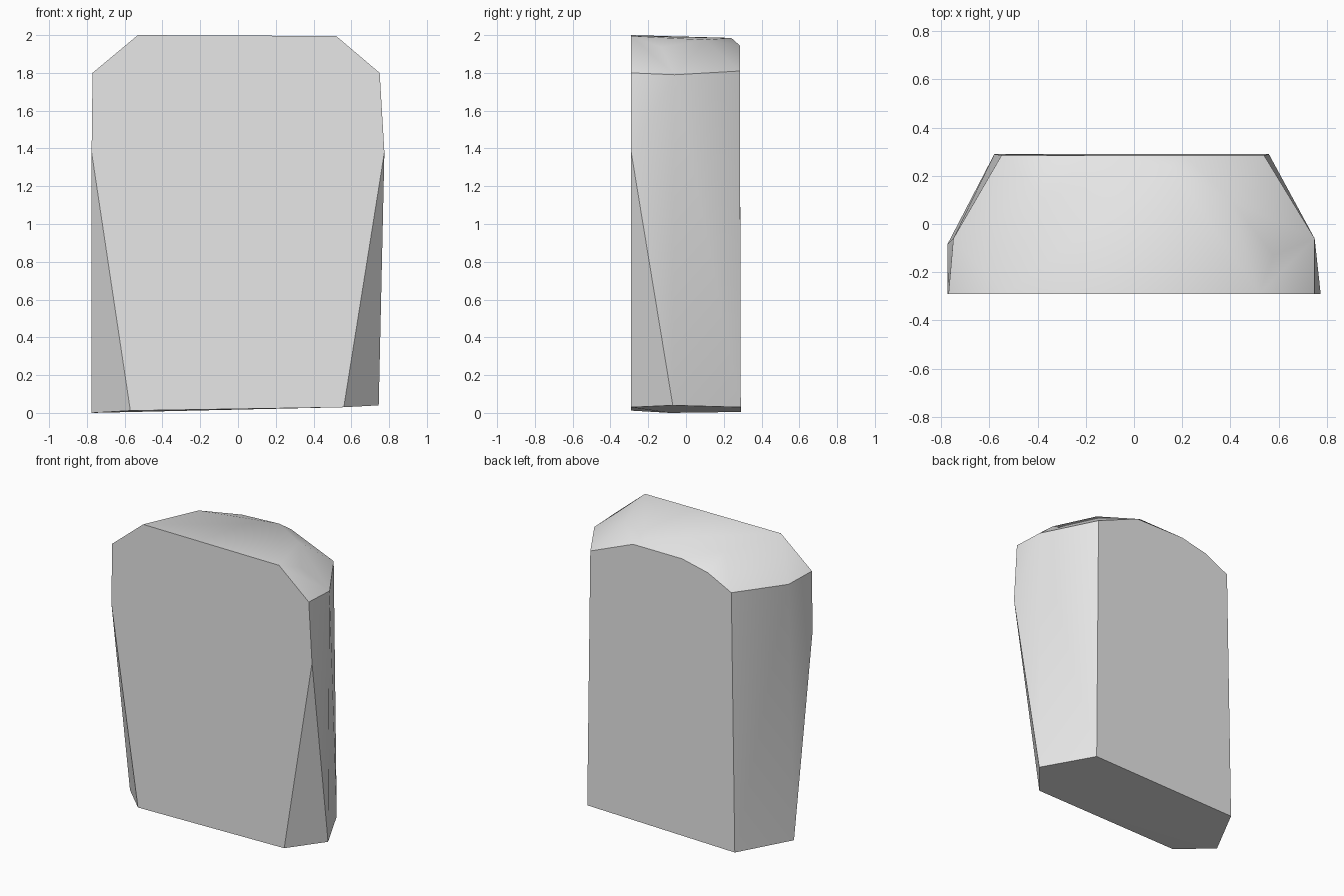
import bpy
import bmesh
from math import radians

default = bpy.data.objects.get("Cube")
if default:
    bpy.data.objects.remove(default, do_unlink=True)

# Plain grey stone colour
grey = bpy.data.materials.new("stone grey")
grey.use_nodes = True
grey.diffuse_color = (0.8, 0.8, 0.8, 1)
grey.node_tree.nodes["Principled BSDF"].inputs["Base Color"].default_value = (0.8, 0.8, 0.8, 1)

FRONT = -0.29

# Flat front outline (x, z): clipped top corners, tapering foot
front = [(-0.53, 2.0), (0.52, 1.995), (0.75, 1.8), (0.775, 1.38),
         (0.56, 0.03), (-0.57, 0.012), (-0.775, 1.38), (-0.77, 1.8)]

# Widest line of each side, from foot to shoulder
sides = [(0.745, -0.07, 0.04), (0.75, -0.06, 1.79),
         (-0.775, -0.085, 0.0), (-0.75, -0.06, 1.79)]

# Back outline with its arched upper edge
back = [(0.56, 0.29, 0.03), (-0.58, 0.29, 0.005), (-0.55, 0.285, 1.81),
        (-0.37, 0.285, 1.9), (-0.17, 0.285, 1.945), (0.21, 0.285, 1.945),
        (0.54, 0.285, 1.81)]

# Rim of the flat crown
crown = [(-0.38, 0.11, 1.985), (0.15, 0.24, 1.985),
         (0.4, 0.1, 1.975), (0.58, -0.13, 1.935)]

# Wrap the outlines into one faceted block
bm = bmesh.new()
for point in [(x, FRONT, z) for x, z in front] + sides + back + crown:
    bm.verts.new(point)
bmesh.ops.convex_hull(bm, input=bm.verts)
bmesh.ops.dissolve_limit(bm, angle_limit=radians(0.5), verts=bm.verts, edges=bm.edges)
bmesh.ops.recalc_face_normals(bm, faces=bm.faces)

# Soft crown and sides, crisp edges elsewhere
for face in bm.faces:
    face.smooth = True
for edge in bm.edges:
    on_crown = min(v.co.z for v in edge.verts) > 1.7 and max(v.co.z for v in edge.verts) > 1.85
    on_front = all(v.co.y < FRONT + 0.01 for v in edge.verts)
    limit = 45 if on_crown and not on_front else 35
    edge.smooth = edge.calc_face_angle(0) < radians(limit)

mesh = bpy.data.meshes.new("stone_block")
bm.to_mesh(mesh)
bm.free()
mesh.materials.append(grey)
stone = bpy.data.objects.new("stone_block", mesh)
bpy.context.collection.objects.link(stone)
